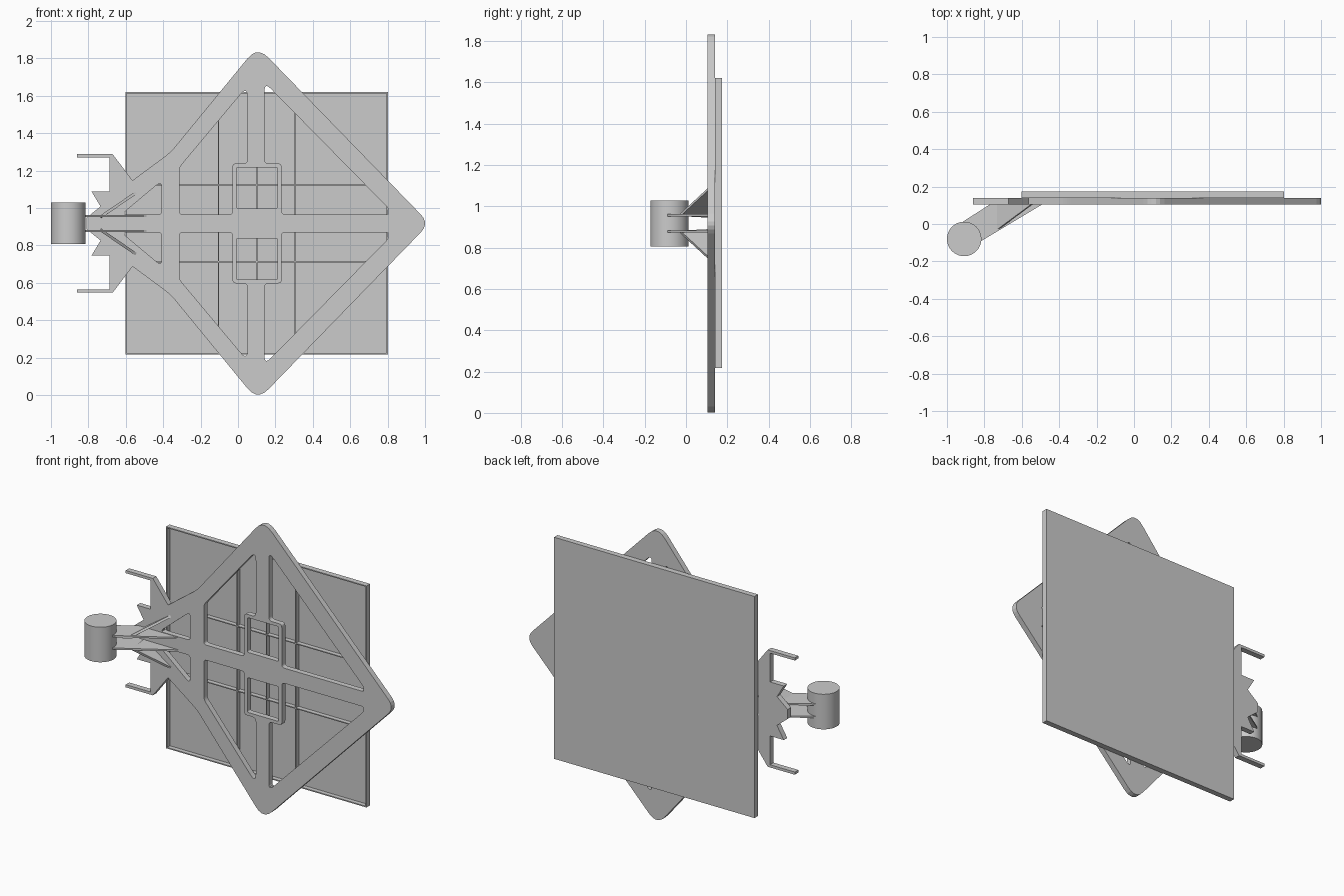
import bpy
import bmesh
import math
from mathutils import Vector

cube = bpy.data.objects.get("Cube")
if cube:
    bpy.data.objects.remove(cube)

MID = 0.917            # height of the mirror line
FRONT, BACK = 0.105, 0.14   # faces of the bracket plate
PANEL_BACK = 0.175

grey = bpy.data.materials.new("light grey")
grey.use_nodes = True
grey.diffuse_color = (0.6, 0.6, 0.6, 1)
grey.node_tree.nodes["Principled BSDF"].inputs["Base Color"].default_value = (0.6, 0.6, 0.6, 1)


def add_object(name, mesh):
    mesh.name = name
    mesh.materials.clear()
    mesh.materials.append(grey)
    obj = bpy.data.objects.new(name, mesh)
    bpy.context.collection.objects.link(obj)
    return obj


def rounded(corners, steps=5):
    """Outline from (x, z, rounding) corners."""
    out = []
    for i, (x, z, r) in enumerate(corners):
        p = Vector((x, z))
        if not r:
            out.append(p)
            continue
        a = Vector(corners[i - 1][:2]) - p
        b = Vector(corners[(i + 1) % len(corners)][:2]) - p
        a = p + a.normalized() * min(r, a.length * 0.48)
        b = p + b.normalized() * min(r, b.length * 0.48)
        for k in range(steps + 1):
            t = k / steps
            out.append(a * (1 - t) ** 2 + p * 2 * t * (1 - t) + b * t * t)
    return out


def flip(corners):
    return [(x, -z, r) for x, z, r in reversed(corners)]


def cut_plate(name, outlines):
    """Flat plate: first outline is the edge, the others are openings."""
    curve = bpy.data.curves.new(name, "CURVE")
    curve.dimensions = "2D"
    curve.fill_mode = "BOTH"
    curve.extrude = (BACK - FRONT) / 2
    for corners in outlines:
        pts = rounded(corners)
        spline = curve.splines.new("POLY")
        spline.points.add(len(pts) - 1)
        for sp, p in zip(spline.points, pts):
            sp.co = (p.x, p.y, 0, 1)
        spline.use_cyclic_u = True
        spline.use_smooth = False
    temp = bpy.data.objects.new("temp", curve)
    bpy.context.collection.objects.link(temp)
    graph = bpy.context.evaluated_depsgraph_get()
    mesh = bpy.data.meshes.new_from_object(temp.evaluated_get(graph))
    bpy.data.objects.remove(temp)
    obj = add_object(name, mesh)
    obj.rotation_euler.x = math.pi / 2
    obj.location = (0, (FRONT + BACK) / 2, MID)
    return obj


def prism(name, points, offset):
    """Solid made by pushing a flat polygon along an offset."""
    bm = bmesh.new()
    face = bm.faces.new([bm.verts.new(p) for p in points])
    new = bmesh.ops.extrude_face_region(bm, geom=[face])["geom"]
    bmesh.ops.translate(bm, vec=offset, verts=[v for v in new if isinstance(v, bmesh.types.BMVert)])
    bmesh.ops.recalc_face_normals(bm, faces=bm.faces)
    mesh = bpy.data.meshes.new(name)
    bm.to_mesh(mesh)
    bm.free()
    return add_object(name, mesh)


def box(name, x0, x1, y0, y1, z0, z1):
    return prism(name, [(x0, y0, z0), (x1, y0, z0), (x1, y1, z0), (x0, y1, z0)], (0, 0, z1 - z0))


# Bracket plate: upper half of the edge, from the toothed jaw to the right corner
upper_edge = [
    (-0.81, 0.03, 0), (-0.735, 0.091, 0), (-0.783, 0.171, 0), (-0.687, 0.171, 0),
    (-0.687, 0.353, 0), (-0.86, 0.353, 0), (-0.86, 0.37, 0), (-0.67, 0.37, 0),
    (-0.564, 0.23, 0), (-0.361, 0.38, 0.04), (0.104, 0.947, 0.085),
]
edge = upper_edge + [(1.024, 0, 0.068)] + flip(upper_edge)
BAR = 0.048
openings = [
    # large left window
    [(-0.313, BAR, 0.02), (-0.313, 0.3, 0.02), (0.051, 0.735, 0.06), (0.051, 0.32, 0.025),
     (-0.029, 0.32, 0.018), (-0.029, BAR, 0.02)],
    # large right window
    [(0.142, 0.32, 0.025), (0.142, 0.754, 0.045), (0.805, 0.08, 0.02), (0.805, BAR, 0.01),
     (0.233, BAR, 0.02), (0.233, 0.32, 0.018)],
    # square window
    [(-0.008, 0.08, 0.01), (-0.008, 0.3, 0.01), (0.211, 0.3, 0.01), (0.211, 0.08, 0.01)],
    # small window in the neck
    [(-0.623, BAR, 0.035), (-0.409, 0.227, 0.035), (-0.409, BAR, 0.02)],
]
cut_plate("bracket_plate", [edge] + openings + [flip(o) for o in openings])

# Square tray panel behind the plate, with rim and ribs
X0, X1, Z0, Z1, T = -0.602, 0.802, 0.217, 1.62, 0.007
box("panel_sheet", X0, X1, PANEL_BACK - T, PANEL_BACK, Z0, Z1)
for side, x in (("left", X1 - T), ("right", X0)):
    box(side + "_panel_rim", x, x + T, BACK, PANEL_BACK, Z0, Z1)
for side, z in (("top", Z1 - T), ("bottom", Z0)):
    box(side + "_panel_rim", X0, X1, BACK, PANEL_BACK, z, z + T)
for i in (-1, 0, 1):
    x, z = 0.1 + i * 0.205, MID + i * 0.205
    box("upright_rib", x - 0.003, x + 0.003, BACK, PANEL_BACK, Z0, Z1)
    box("level_rib", X0, X1, BACK, PANEL_BACK, z - 0.003, z + 0.003)

# Pivot barrel
bpy.ops.mesh.primitive_cylinder_add(vertices=48, radius=0.092, depth=0.222,
                                    location=(-0.908, -0.08, MID))
barrel = bpy.context.object
barrel.name = "pivot_barrel"
barrel.data.materials.append(grey)
bpy.ops.object.shade_smooth_by_angle(angle=math.radians(35))

# Arms joining the barrel to the plate, each with a slanted gusset
for name, s in (("upper", 1), ("lower", -1)):
    z = MID + s * 0.034
    arm = [(-0.95, -0.01), (-0.77, FRONT), (-0.49, FRONT), (-0.815, -0.09), (-0.9, -0.09)]
    prism(name + "_arm", [(x, y, z) for x, y in arm], (0, 0, s * 0.011))
    gusset = [(-0.74, FRONT, 0.04), (-0.73, -0.028, 0.047), (-0.55, FRONT, 0.17)]
    prism(name + "_gusset", [(x, y, MID + s * dz) for x, y, dz in gusset],
          (0.009, 0, s * -0.012))
